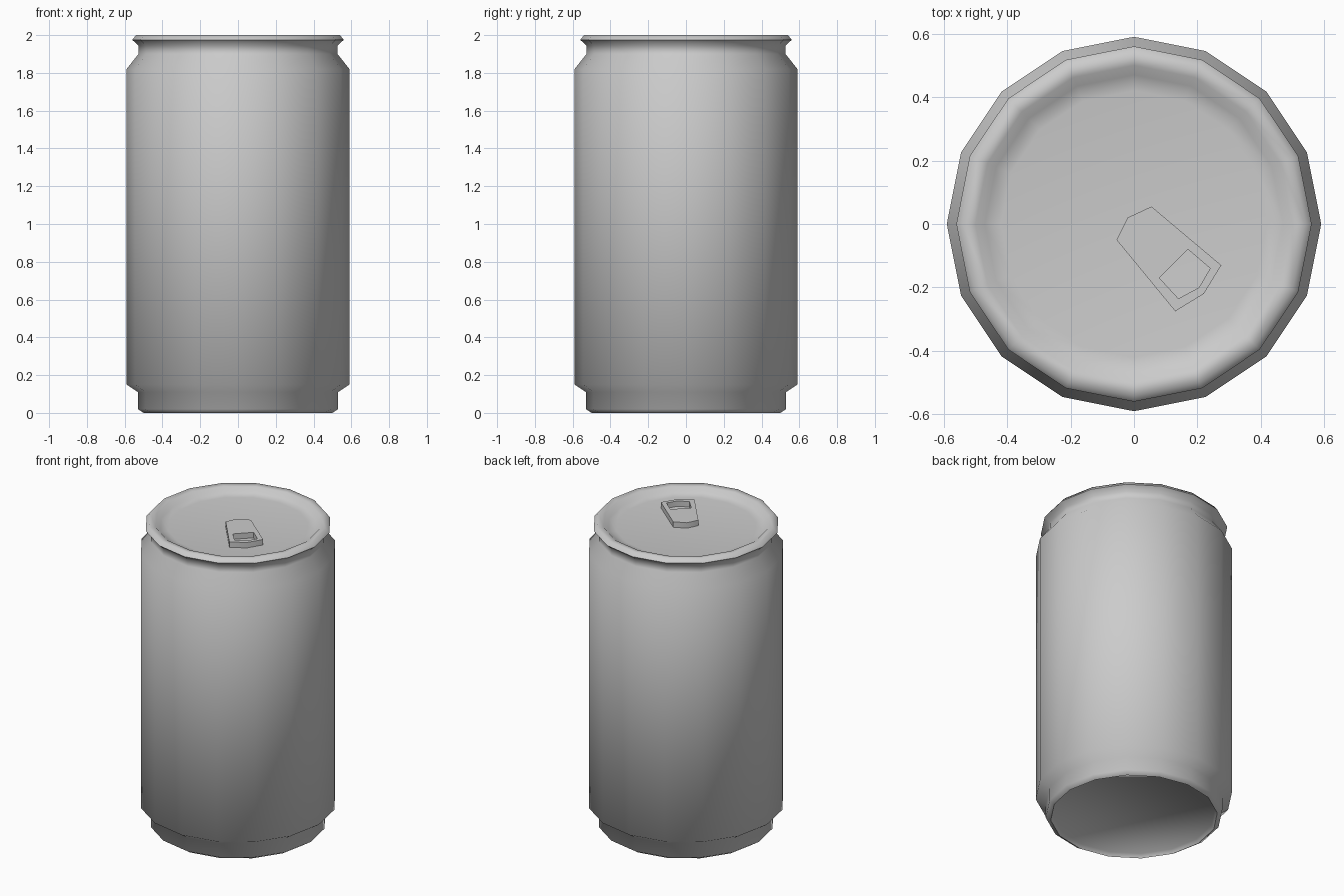
import bpy, bmesh, math

if "Cube" in bpy.data.objects:
    bpy.data.objects.remove(bpy.data.objects["Cube"])

SIDES = 16


def smooth(obj, degrees):
    bpy.ops.object.select_all(action='DESELECT')
    obj.select_set(True)
    bpy.context.view_layer.objects.active = obj
    bpy.ops.object.shade_smooth_by_angle(angle=math.radians(degrees))


def lathe(name, profile):
    """Revolve (radius, z) points into a closed shell, capped at both ends."""
    bm = bmesh.new()
    rings = []
    for r, z in profile:
        rings.append([bm.verts.new((r * math.cos(2 * math.pi * i / SIDES),
                                    r * math.sin(2 * math.pi * i / SIDES), z))
                      for i in range(SIDES)])
    for a, b in zip(rings, rings[1:]):
        for i in range(SIDES):
            j = (i + 1) % SIDES
            bm.faces.new((a[i], a[j], b[j], b[i]))
    bm.faces.new(rings[0][::-1])
    bm.faces.new(rings[-1])
    bmesh.ops.recalc_face_normals(bm, faces=bm.faces)
    mesh = bpy.data.meshes.new(name)
    bm.to_mesh(mesh)
    bm.free()
    obj = bpy.data.objects.new(name, mesh)
    bpy.context.collection.objects.link(obj)
    return obj


# Can body: recessed base, foot, wall, neck, rolled rim and sunken lid
body = lathe("can_body", [
    (0.485, 0.025), (0.50, 0.0), (0.53, 0.02), (0.53, 0.11), (0.59, 0.15),
    (0.59, 1.82), (0.527, 1.90), (0.527, 1.945), (0.56, 1.975),
    (0.54, 2.0), (0.50, 1.995), (0.47, 1.967), (0.42, 1.96)])
smooth(body, 80)

# Pull tab: flat outline with a finger hole, extruded
outline = [(-0.02, 0.02), (0.055, 0.055), (0.275, -0.13),
           (0.22, -0.22), (0.13, -0.275), (-0.055, -0.05)]
hole = [(0.17, -0.08), (0.24, -0.14), (0.205, -0.20),
        (0.14, -0.235), (0.08, -0.17)]
curve = bpy.data.curves.new("pull_tab", 'CURVE')
curve.dimensions = '2D'
curve.fill_mode = 'BOTH'
curve.extrude = 0.018
for points in (outline, hole):
    spline = curve.splines.new('POLY')
    spline.points.add(len(points) - 1)
    for p, (x, y) in zip(spline.points, points):
        p.co = (x, y, 0, 1)
    spline.use_cyclic_u = True
tab = bpy.data.objects.new("pull_tab", curve)
tab.location.z = 1.98
bpy.context.collection.objects.link(tab)
bpy.ops.object.select_all(action='DESELECT')
tab.select_set(True)
bpy.context.view_layer.objects.active = tab
bpy.ops.object.convert(target='MESH')
smooth(bpy.context.view_layer.objects.active, 40)
